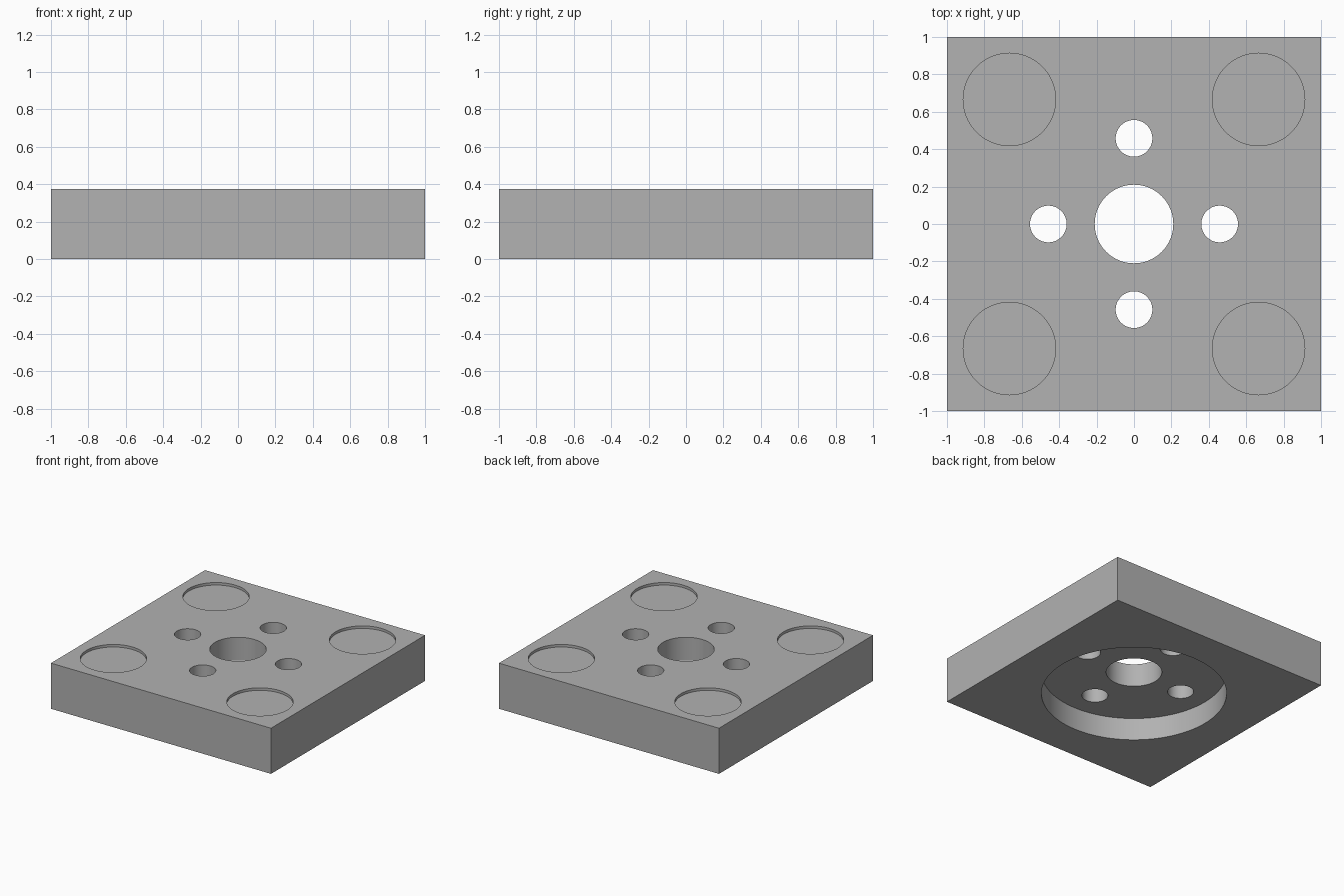
import bpy

cube = bpy.data.objects.get("Cube")
if cube:
    bpy.data.objects.remove(cube, do_unlink=True)

HEIGHT = 0.375
SIDES = 96
OVER = 0.1  # how far cutters reach past the surface

grey = bpy.data.materials.new("plain grey")
grey.use_nodes = True
colour = (0.445, 0.445, 0.445, 1)
grey.diffuse_color = colour
grey.node_tree.nodes["Principled BSDF"].inputs["Base Color"].default_value = colour

# Square plate
bpy.ops.mesh.primitive_cube_add(size=1, location=(0, 0, HEIGHT / 2))
plate = bpy.context.object
plate.name = "mounting_plate"
plate.scale = (2, 2, HEIGHT)
bpy.ops.object.transform_apply(location=True, rotation=False, scale=True)
plate.data.materials.append(grey)


def cut_round(name, x, y, radius, bottom, top):
    """Cut a vertical round hole or recess into the plate."""
    bpy.ops.mesh.primitive_cylinder_add(
        vertices=SIDES, radius=radius, depth=top - bottom,
        location=(x, y, (top + bottom) / 2))
    cutter = bpy.context.object
    cutter.name = name
    cutter.hide_render = True
    cutter.data.materials.append(grey)
    bpy.context.view_layer.objects.active = plate
    mod = plate.modifiers.new(name, 'BOOLEAN')
    mod.operation = 'DIFFERENCE'
    mod.solver = 'EXACT'
    mod.object = cutter
    bpy.ops.object.modifier_apply(modifier=mod.name)
    bpy.data.objects.remove(cutter, do_unlink=True)


# Wide recess underneath
cut_round("underside_recess", 0, 0, 0.697, -OVER, 0.185)

# Central bore and the four bolt holes around it
cut_round("centre_bore", 0, 0, 0.21, -OVER, HEIGHT + OVER)
for x, y in ((1, 0), (-1, 0), (0, 1), (0, -1)):
    cut_round("bolt_hole", x * 0.458, y * 0.458, 0.098, -OVER, HEIGHT + OVER)

# Shallow round recesses in the top corners
for x in (-1, 1):
    for y in (-1, 1):
        cut_round("corner_recess", x * 0.666, y * 0.666, 0.247,
                  HEIGHT - 0.021, HEIGHT + OVER)

# Smooth round walls, crisp edges
bpy.ops.object.select_all(action='DESELECT')
plate.select_set(True)
bpy.context.view_layer.objects.active = plate
bpy.ops.object.shade_smooth_by_angle(angle=0.52)
